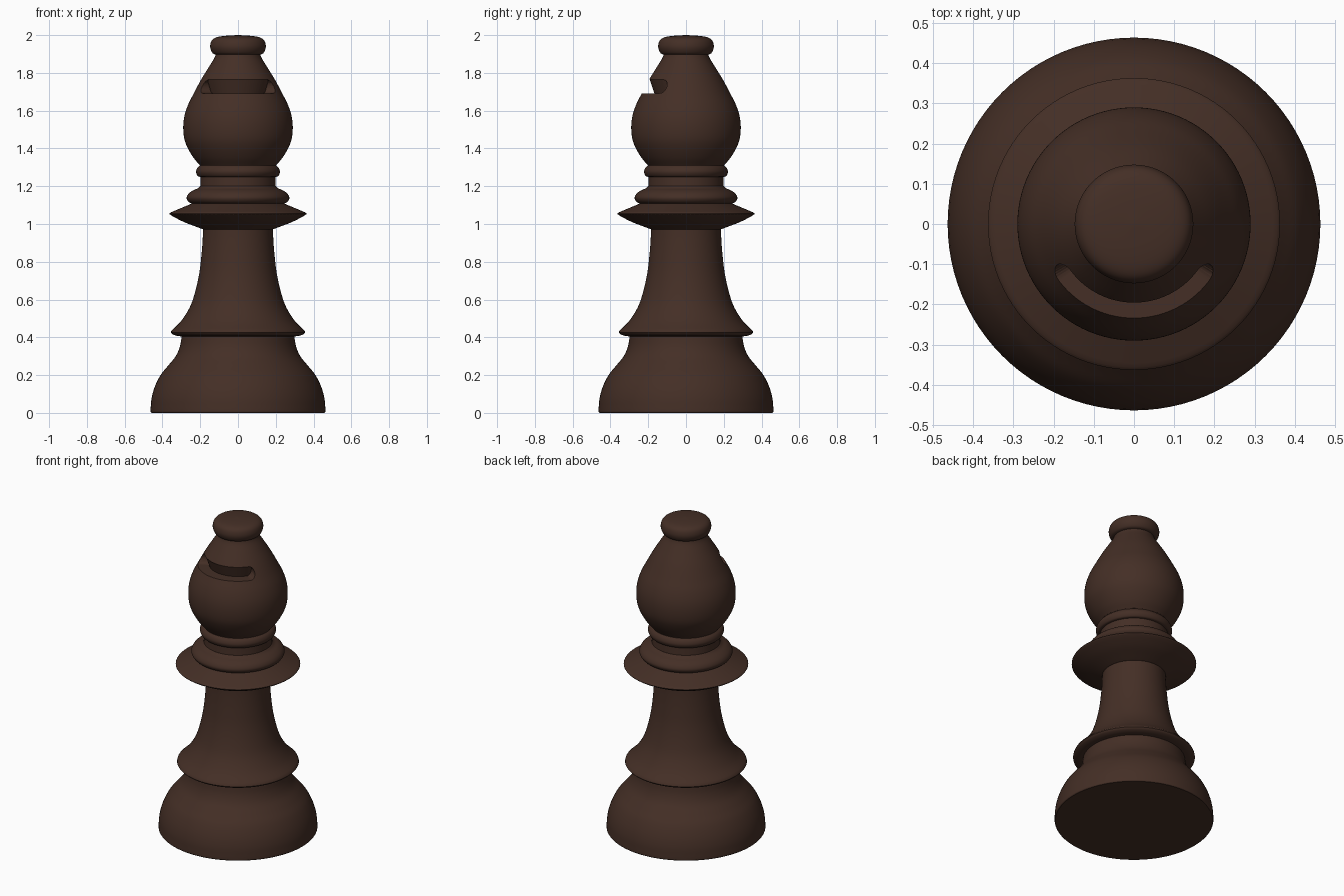
import bpy, bmesh, math
from mathutils import Vector

if "Cube" in bpy.data.objects:
    bpy.data.objects.remove(bpy.data.objects["Cube"])

SIDES = 96
wood = bpy.data.materials.new("dark_brown_wood")
wood.diffuse_color = (0.058, 0.028, 0.019, 1)
wood.use_nodes = True
wood.node_tree.nodes["Principled BSDF"].inputs["Base Color"].default_value = wood.diffuse_color


def smooth_run(pts, steps=5):
    """Catmull-Rom through (radius, z) points."""
    if len(pts) < 3:
        return list(pts)
    p = [Vector(q) for q in pts]
    p = [2 * p[0] - p[1]] + p + [2 * p[-1] - p[-2]]
    out = []
    for a, b, c, d in zip(p, p[1:], p[2:], p[3:]):
        for i in range(steps):
            t = i / steps
            out.append(0.5 * (2 * b + (c - a) * t + (2 * a - 5 * b + 4 * c - d) * t * t
                              + (3 * b - a - 3 * c + d) * t ** 3))
    return out + [p[-2]]


def finish(name, bm):
    bmesh.ops.recalc_face_normals(bm, faces=bm.faces)
    me = bpy.data.meshes.new(name)
    bm.to_mesh(me)
    bm.free()
    me.materials.append(wood)
    ob = bpy.data.objects.new(name, me)
    bpy.context.collection.objects.link(ob)
    return ob


def shade(ob):
    bpy.ops.object.select_all(action='DESELECT')
    ob.select_set(True)
    bpy.context.view_layer.objects.active = ob
    bpy.ops.object.shade_smooth_by_angle(angle=math.radians(35))


def lathe(name, *runs):
    """Turn smooth runs (sharp where they meet) into a closed solid."""
    prof = []
    for run in runs:
        for r, z in smooth_run(run):
            if not prof or (Vector((r, z)) - Vector(prof[-1])).length > 1e-5:
                prof.append((r, z))
    bm = bmesh.new()
    rings = [[bm.verts.new((r * math.cos(2 * math.pi * i / SIDES),
                            r * math.sin(2 * math.pi * i / SIDES), z))
              for i in range(SIDES)] for r, z in prof]
    for a, b in zip(rings, rings[1:]):
        for i in range(SIDES):
            j = (i + 1) % SIDES
            bm.faces.new((a[i], a[j], b[j], b[i]))
    bm.faces.new(rings[0])
    bm.faces.new(rings[-1])
    ob = finish(name, bm)
    shade(ob)
    return ob


# Foot
lathe("base", [(.458, 0), (.463, .006), (.463, .02)],
      [(.463, .02), (.457, .08), (.44, .14), (.41, .2), (.37, .25),
       (.33, .3), (.308, .35), (.298, .405)])

# Flared skirt and slender stem
lathe("stem", [(.298, .405), (.325, .408), (.345, .416), (.355, .426)],
      [(.355, .426), (.353, .434)],
      [(.353, .434), (.3, .488), (.255, .56), (.227, .64), (.205, .74),
       (.193, .84), (.187, .92), (.185, .975)])

# Wide collar disc
lathe("collar", [(.185, .972), (.22, .985), (.285, 1.01), (.335, 1.035), (.36, 1.05)],
      [(.36, 1.05), (.363, 1.055), (.357, 1.061)],
      [(.357, 1.061), (.3, 1.085), (.245, 1.108)])

# Bead above the collar
lathe("collar_bead", [(.245, 1.108), (.263, 1.118), (.272, 1.138), (.262, 1.16),
                      (.24, 1.177), (.215, 1.188), (.2, 1.2)])

# Neck and upper bead
lathe("neck", [(.2, 1.195), (.198, 1.25)])
lathe("neck_bead", [(.198, 1.249), (.213, 1.254), (.222, 1.275), (.216, 1.296), (.202, 1.31)],
      [(.202, 1.31), (.203, 1.315)])

# Bulbous head
head = lathe("head", [(.203, 1.312), (.235, 1.35), (.265, 1.4), (.284, 1.45), (.29, 1.51),
                      (.284, 1.57), (.265, 1.63), (.235, 1.69), (.195, 1.765),
                      (.155, 1.83), (.127, 1.875), (.117, 1.9)])

# Knob on top
lathe("top_knob", [(.113, 1.895), (.133, 1.903), (.145, 1.925), (.147, 1.948),
                   (.138, 1.973), (.115, 1.988), (.07, 1.996), (.004, 2.0)])

# Curved slot cutter: swept round the front, with rounded ends
bm = bmesh.new()
END, CAP, MID, HALF = math.radians(62), math.radians(9), 1.728, .036
angles = [-END + CAP * (1 - math.cos(math.pi / 2 * i / 8)) for i in range(9)]
angles += [(-END + CAP) * (1 - i / 16) for i in range(1, 17)]
angles += [-a for a in reversed(angles[:-1])]
rings = []
for a in angles:
    t = max(0, (abs(a) - END + CAP) / CAP)
    h = HALF * max(.03, math.sqrt(max(0, 1 - t * t)))
    corners = [(.168, MID - h), (.4, MID - h), (.4, MID + h), (.168 + .024 * h / HALF, MID + h)]
    rings.append([bm.verts.new((r * math.sin(a), -r * math.cos(a), z)) for r, z in corners])
for a, b in zip(rings, rings[1:]):
    for i in range(4):
        j = (i + 1) % 4
        bm.faces.new((a[i], a[j], b[j], b[i]))
bm.faces.new(rings[0])
bm.faces.new(rings[-1])
bmesh.ops.triangulate(bm, faces=bm.faces)
cutter = finish("slot_cutter", bm)
cutter.hide_render = True

# Cut the slot and bake the result
mod = head.modifiers.new("slot", 'BOOLEAN')
mod.object = cutter
mod.operation = 'DIFFERENCE'
mod.solver = 'EXACT'
bpy.ops.object.select_all(action='DESELECT')
head.select_set(True)
bpy.context.view_layer.objects.active = head
bpy.ops.object.modifier_apply(modifier=mod.name)
bpy.data.objects.remove(cutter)
shade(head)
